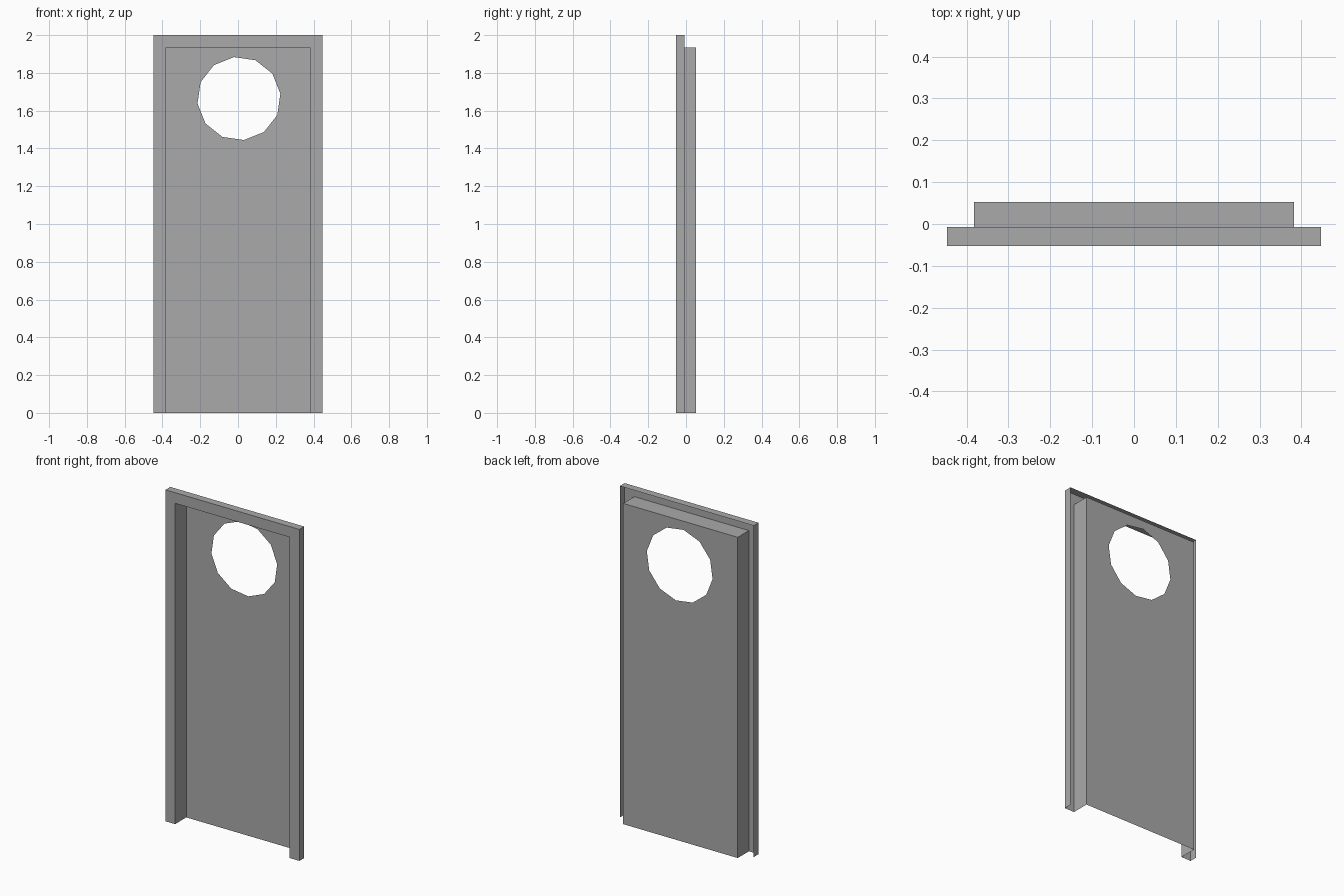
import bpy, bmesh
from math import sin, cos, pi, radians

if "Cube" in bpy.data.objects:
    bpy.data.objects.remove(bpy.data.objects["Cube"])

HALF_W, HEIGHT, INSET = 0.447, 2.0, 0.0645
FRONT, LIP, BACK = -0.053, -0.007, 0.053

grey = bpy.data.materials.new("dark_grey")
grey.diffuse_color = (0.4, 0.4, 0.4, 1)
grey.use_nodes = True
grey.node_tree.nodes["Principled BSDF"].inputs["Base Color"].default_value = grey.diffuse_color


def make_object(name, bm):
    mesh = bpy.data.meshes.new(name)
    bm.to_mesh(mesh)
    bm.free()
    mesh.materials.append(grey)
    obj = bpy.data.objects.new(name, mesh)
    bpy.context.collection.objects.link(obj)
    return obj


# Door frame: open sheet profile (inset, y) carried up, across and down
profile = [(0, LIP), (0, FRONT), (INSET, FRONT), (INSET, BACK)]
bm = bmesh.new()
rows = []
for inset, y in profile:
    w, h = HALF_W - inset, HEIGHT - inset
    rows.append([bm.verts.new((x, y, z))
                 for x, z in ((-w, 0), (-w, h), (w, h), (w, 0))])
for a, b in zip(rows, rows[1:]):
    for j in range(3):
        bm.faces.new((a[j], b[j], b[j + 1], a[j + 1]))
make_object("door_frame", bm)

# Door panel: thin sheet at the back with a twelve-sided window opening
bm = bmesh.new()
w, h = HALF_W - INSET, HEIGHT - INSET
outline = [(-w, 0), (w, 0), (w, h), (-w, h)]
angles = [radians(6.8) + i * pi / 6 for i in range(12)]
window = [(0.005 + 0.221 * cos(t), 1.664 + 0.221 * sin(t)) for t in angles]
edges = []
for loop in (outline, window):
    verts = [bm.verts.new((x, BACK, z)) for x, z in loop]
    edges += [bm.edges.new((verts[i - 1], verts[i])) for i in range(len(verts))]
bmesh.ops.triangle_fill(bm, edges=edges, use_beauty=True, normal=(0, -1, 0))
bm.normal_update()
for f in bm.faces:
    if f.normal.y > 0:
        f.normal_flip()
make_object("door_panel", bm)
